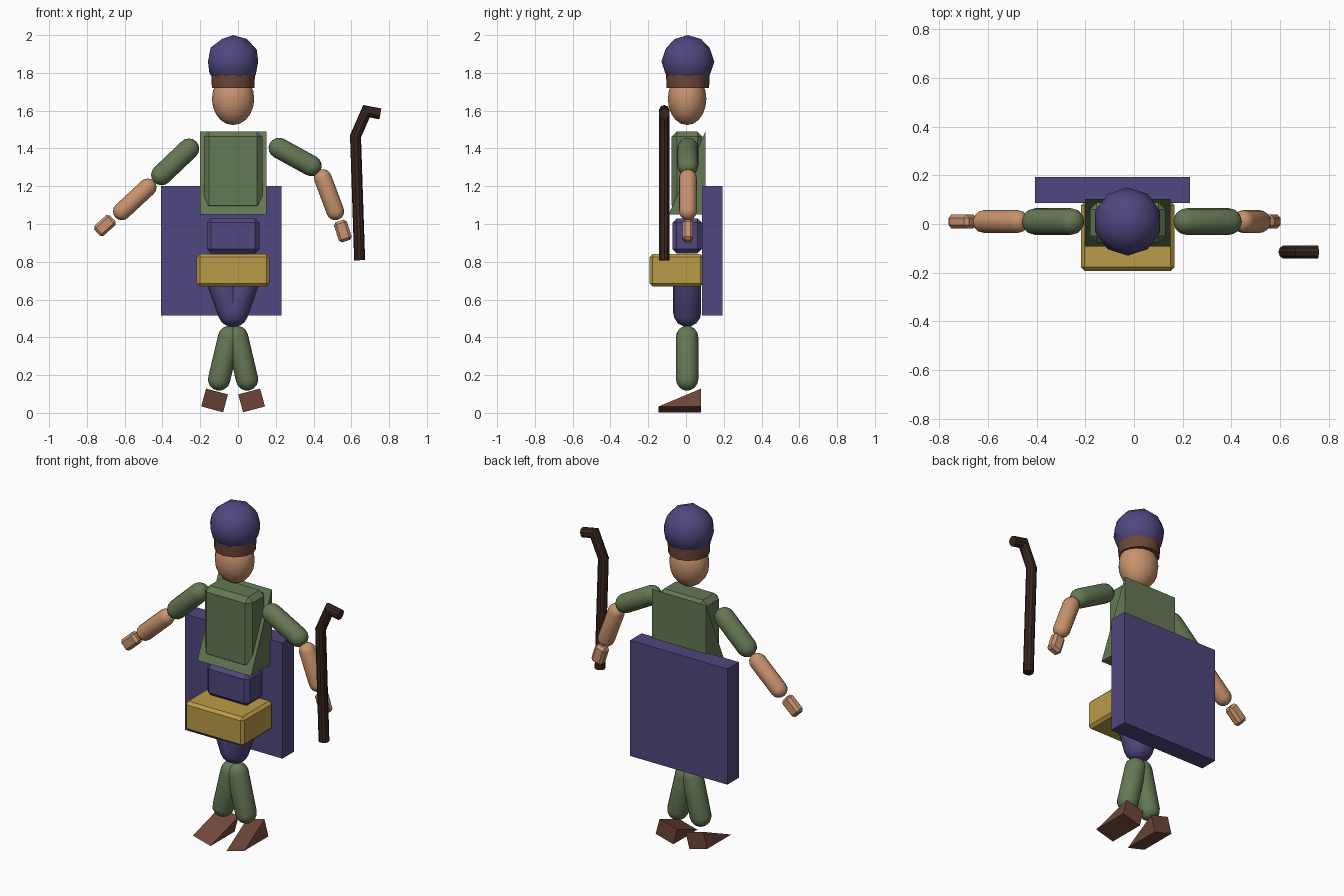
import bpy, bmesh
from math import pi, sin, cos, radians
from mathutils import Vector, Matrix

if "Cube" in bpy.data.objects:
    bpy.data.objects.remove(bpy.data.objects["Cube"])

CX, CY = -0.026, 0.01      # body axis


def material(name, r, g, b):
    m = bpy.data.materials.new(name)
    m.diffuse_color = (r, g, b, 1)
    m.use_nodes = True
    m.node_tree.nodes["Principled BSDF"].inputs["Base Color"].default_value = m.diffuse_color
    return m


PURPLE = material("purple", 0.08, 0.062, 0.21)
GREEN = material("green", 0.13, 0.19, 0.088)
SKIN = material("skin", 0.58, 0.29, 0.155)
BROWN = material("brown", 0.155, 0.062, 0.04)
GOLD = material("gold", 0.50, 0.33, 0.065)
DARK = material("dark_wood", 0.043, 0.02, 0.014)


def finish(name, bm, mat, matrix=Matrix(), smooth=False):
    bmesh.ops.recalc_face_normals(bm, faces=bm.faces)
    me = bpy.data.meshes.new(name)
    bm.to_mesh(me)
    bm.free()
    me.materials.append(mat)
    ob = bpy.data.objects.new(name, me)
    bpy.context.collection.objects.link(ob)
    ob.matrix_world = matrix
    if smooth:
        bpy.ops.object.select_all(action='DESELECT')
        ob.select_set(True)
        bpy.context.view_layer.objects.active = ob
        bpy.ops.object.shade_smooth_by_angle(angle=radians(35))
    return ob


def box(name, mat, centre, size, bevel=0.0, turn=0.0):
    """Box, optionally chamfered, turned about y by an angle in degrees."""
    bm = bmesh.new()
    bmesh.ops.create_cube(bm, size=1)
    bmesh.ops.scale(bm, vec=size, verts=bm.verts)
    if bevel:
        bmesh.ops.bevel(bm, geom=bm.edges[:], offset=bevel, segments=1, affect='EDGES')
    return finish(name, bm, mat, Matrix.Translation(centre) @ Matrix.Rotation(radians(turn), 4, 'Y'))


def wedge(name, mat, centre, size, turn=0.0):
    """Ramp rising from the front bottom edge to the full-height back."""
    w, d, h = (s / 2 for s in size)
    bm = bmesh.new()
    profile = [(-d, -h), (d, -h), (d, h)]
    f = bm.faces.new([bm.verts.new((-w, y, z)) for y, z in profile])
    new = bmesh.ops.extrude_face_region(bm, geom=[f])["geom"]
    bmesh.ops.translate(bm, vec=(2 * w, 0, 0), verts=[v for v in new if isinstance(v, bmesh.types.BMVert)])
    return finish(name, bm, mat, Matrix.Translation(centre) @ Matrix.Rotation(radians(turn), 4, 'Y'))


def capsule(name, mat, a, b, r, seg=16, rows=4):
    """Round-ended limb between the two end-sphere centres."""
    a, b = Vector(a), Vector(b)
    length = (b - a).length
    low = [(r * cos(t), r * sin(t)) for t in (-pi / 2 + pi / 2 * i / rows for i in range(1, rows + 1))]
    profile = low + [(q, length - z) for q, z in reversed(low)]
    bm = bmesh.new()
    rings = [[bm.verts.new((q * cos(2 * pi * i / seg), q * sin(2 * pi * i / seg), z)) for i in range(seg)]
             for q, z in profile]
    tips = bm.verts.new((0, 0, -r)), bm.verts.new((0, 0, length + r))
    for i in range(seg):
        j = (i + 1) % seg
        for p, q in zip(rings, rings[1:]):
            bm.faces.new((p[i], p[j], q[j], q[i]))
        bm.faces.new((tips[0], rings[0][j], rings[0][i]))
        bm.faces.new((tips[1], rings[-1][i], rings[-1][j]))
    rot = (b - a).to_track_quat('Z', 'Y').to_matrix().to_4x4()
    return finish(name, bm, mat, Matrix.Translation(a) @ rot, smooth=True)


# Head, band and cap
bm = bmesh.new()
bmesh.ops.create_uvsphere(bm, u_segments=16, v_segments=10, radius=1)
bmesh.ops.scale(bm, vec=(0.112, 0.102, 0.138), verts=bm.verts)
finish("head", bm, SKIN, Matrix.Translation((CX, 0.006, 1.662)), smooth=True)

bm = bmesh.new()
bmesh.ops.create_cone(bm, cap_ends=True, segments=12, radius1=0.112, radius2=0.116, depth=0.07)
finish("hat_band", bm, BROWN, Matrix.Translation((CX, CY, 1.755)), smooth=True)

bm = bmesh.new()
bmesh.ops.create_icosphere(bm, subdivisions=2, radius=0.14)
finish("cap", bm, PURPLE, Matrix.Translation((CX, CY, 1.86)), smooth=True)

# Torso, coat flap, belly, belt bag and back panel
box("chest", GREEN, (CX, 0.006, 1.28), (0.31, 0.165, 0.42), 0.028)
wedge("coat", GREEN, (CX, 0.005, 1.27), (0.352, 0.195, 0.44))
box("belly", PURPLE, (CX, 0.006, 0.937), (0.278, 0.155, 0.185), 0.022)
box("hip_bag", GOLD, (CX, -0.05, 0.755), (0.385, 0.285, 0.172), 0.016)
box("cape", PURPLE, (-0.088, 0.14, 0.858), (0.637, 0.108, 0.685))

# Legs and shoes, mirrored about the body axis
for side, s in (("left", -1), ("right", 1)):
    capsule(side + "_thigh", PURPLE, (CX + s * 0.088, 0.006, 0.76), (CX + s * 0.006, 0.006, 0.53), 0.074)
    capsule(side + "_calf", GREEN, (CX + s * 0.021, 0.006, 0.402), (CX + s * 0.074, 0.006, 0.177), 0.059)
    wedge(side + "_shoe", BROWN, (CX + s * 0.098, -0.032, 0.066), (0.12, 0.225, 0.098), -s * 15)

# Arms: shoulder, elbow, forearm start and end, hand centre and turn
arms = {
    "left": ((-0.26, 1.398), (-0.405, 1.26), (-0.478, 1.194), (-0.615, 1.067), (-0.705, 0.992), 48),
    "right": ((0.217, 1.402), (0.388, 1.308), (0.449, 1.243), (0.515, 1.067), (0.555, 0.963), -18),
}
for side, (sh, el, f0, f1, hand, turn) in arms.items():
    at = lambda p, y: (p[0], y, p[1])
    capsule(side + "_upper_arm", GREEN, at(sh, CY), at(el, CY), 0.055)
    capsule(side + "_forearm", SKIN, at(f0, CY), at(f1, CY), 0.047)
    box(side + "_hand", SKIN, at(hand, CY), (0.072, 0.056, 0.112), 0.014, turn)

# Walking stick: tube swept along a bent path, rings mitred at the bends
path = [Vector((x, -0.115, z)) for x, z in ((0.644, 0.808), (0.622, 1.464), (0.68, 1.597), (0.754, 1.583))]
N, R = 10, 0.029
bm = bmesh.new()
rings = []
for k, p in enumerate(path):
    d0 = (p - path[k - 1]).normalized() if k else (path[1] - p).normalized()
    d1 = (path[k + 1] - p).normalized() if k < len(path) - 1 else d0
    tangent = (d0 + d1).normalized()
    across = tangent.cross(Vector((0, 1, 0))).normalized() / tangent.dot(d0)
    rings.append([bm.verts.new(p + R * (across * cos(2 * pi * i / N) + Vector((0, sin(2 * pi * i / N), 0))))
                  for i in range(N)])
for p, q in zip(rings, rings[1:]):
    for i in range(N):
        j = (i + 1) % N
        bm.faces.new((p[i], p[j], q[j], q[i]))
bm.faces.new(rings[0])
bm.faces.new(rings[-1])
finish("walking_stick", bm, DARK, smooth=True)
